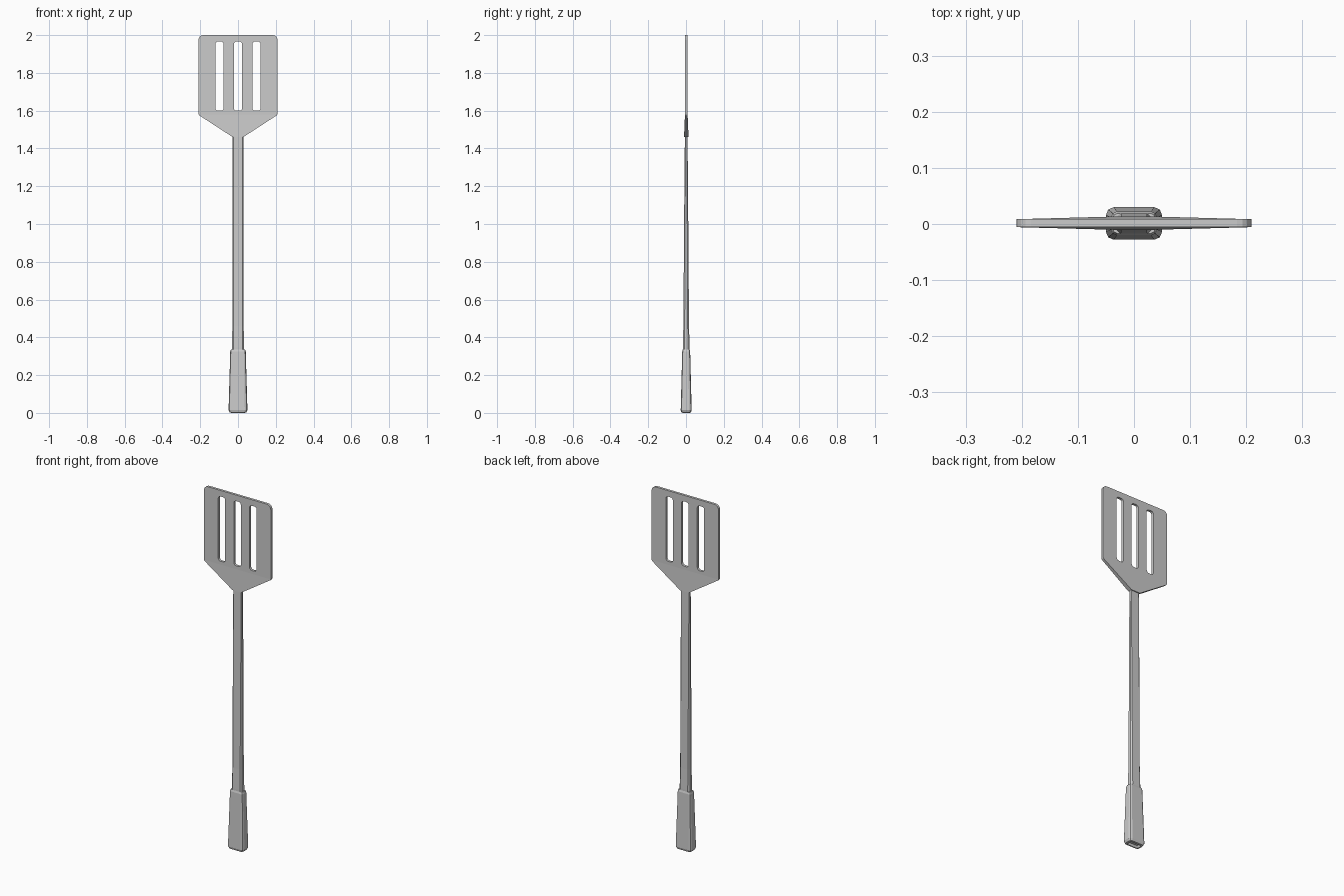
import bpy, bmesh
from math import sin, cos, pi
from mathutils import Vector

if "Cube" in bpy.data.objects:
    bpy.data.objects.remove(bpy.data.objects["Cube"])


def rounded_rect(hx, hy, r, seg):
    pts = []
    for k, (sx, sy) in enumerate([(1, 1), (-1, 1), (-1, -1), (1, -1)]):
        for i in range(seg + 1):
            a = (k + i / seg) * pi / 2
            pts.append((sx * (hx - r) + r * cos(a), sy * (hy - r) + r * sin(a)))
    return pts


def loft(name, sections, seg, y0=0.001):
    """Skin rounded rectangles given as (z, half x, half y, corner radius)."""
    bm = bmesh.new()
    rings = [[bm.verts.new((x, y + y0, z)) for x, y in rounded_rect(hx, hy, r, seg)]
             for z, hx, hy, r in sections]
    for a, b in zip(rings, rings[1:]):
        n = len(a)
        for i in range(n):
            j = (i + 1) % n
            bm.faces.new((a[i], a[j], b[j], b[i]))
    bm.faces.new(rings[0][::-1])
    bm.faces.new(rings[-1])
    me = bpy.data.meshes.new(name)
    bm.to_mesh(me)
    bm.free()
    ob = bpy.data.objects.new(name, me)
    bpy.context.collection.objects.link(ob)
    return ob


# Grip, flared towards its chamfered, recessed butt
loft("grip", [
    (0.012, 0.030, 0.012, 0.006), (0.000, 0.034, 0.016, 0.008),
    (0.002, 0.044, 0.025, 0.012), (0.014, 0.050, 0.029, 0.014),
    (0.325, 0.041, 0.021, 0.010), (0.335, 0.038, 0.018, 0.009),
], 2)

# Shaft, thinning towards the blade
loft("shaft", [
    (0.31, 0.032, 0.018, 0.008), (0.345, 0.032, 0.018, 0.008),
    (0.46, 0.030, 0.015, 0.007), (1.14, 0.029, 0.010, 0.005),
    (1.475, 0.028, 0.007, 0.004),
], 1)

# Blade outline with rounded top corners, and three slots
right = [(0.028, 1.46), (0.205, 1.575), (0.209, 1.581)]
right += [(0.184 + 0.025 * cos(i * pi / 8), 1.975 + 0.025 * sin(i * pi / 8)) for i in range(5)]
loops = [right + [(-x, z) for x, z in reversed(right)]]
for cx in (-0.098, 0, 0.098):
    loops.append([(x + cx, z + 1.783) for x, z in rounded_rect(0.022, 0.183, 0.014, 3)])

cu = bpy.data.curves.new("blade_outline", 'CURVE')
cu.dimensions = '2D'
cu.fill_mode = 'BOTH'
cu.extrude = 0.01
for pts in loops:
    sp = cu.splines.new('POLY')
    sp.points.add(len(pts) - 1)
    for p, (x, z) in zip(sp.points, pts):
        p.co = (x, z, 0, 1)
    sp.use_cyclic_u = True
tmp = bpy.data.objects.new("blade_outline", cu)
bpy.context.collection.objects.link(tmp)
dg = bpy.context.evaluated_depsgraph_get()
me = bpy.data.meshes.new_from_object(tmp.evaluated_get(dg))
bpy.data.objects.remove(tmp)

# Stand the blade up and thicken it at the neck
bm = bmesh.new()
bm.from_mesh(me)
bmesh.ops.remove_doubles(bm, verts=bm.verts, dist=0.0002)
for v in bm.verts:
    x, z, d = v.co
    t = 0.007 + 0.005 * max(0, min(1, (1.58 - z) / 0.12))
    v.co = Vector((x, (-t if d > 0 else t) + 0.0015, z))
bmesh.ops.recalc_face_normals(bm, faces=bm.faces)
for f in bm.faces:
    f.smooth = False
bm.to_mesh(me)
bm.free()
me.name = "blade"
bpy.context.collection.objects.link(bpy.data.objects.new("blade", me))
